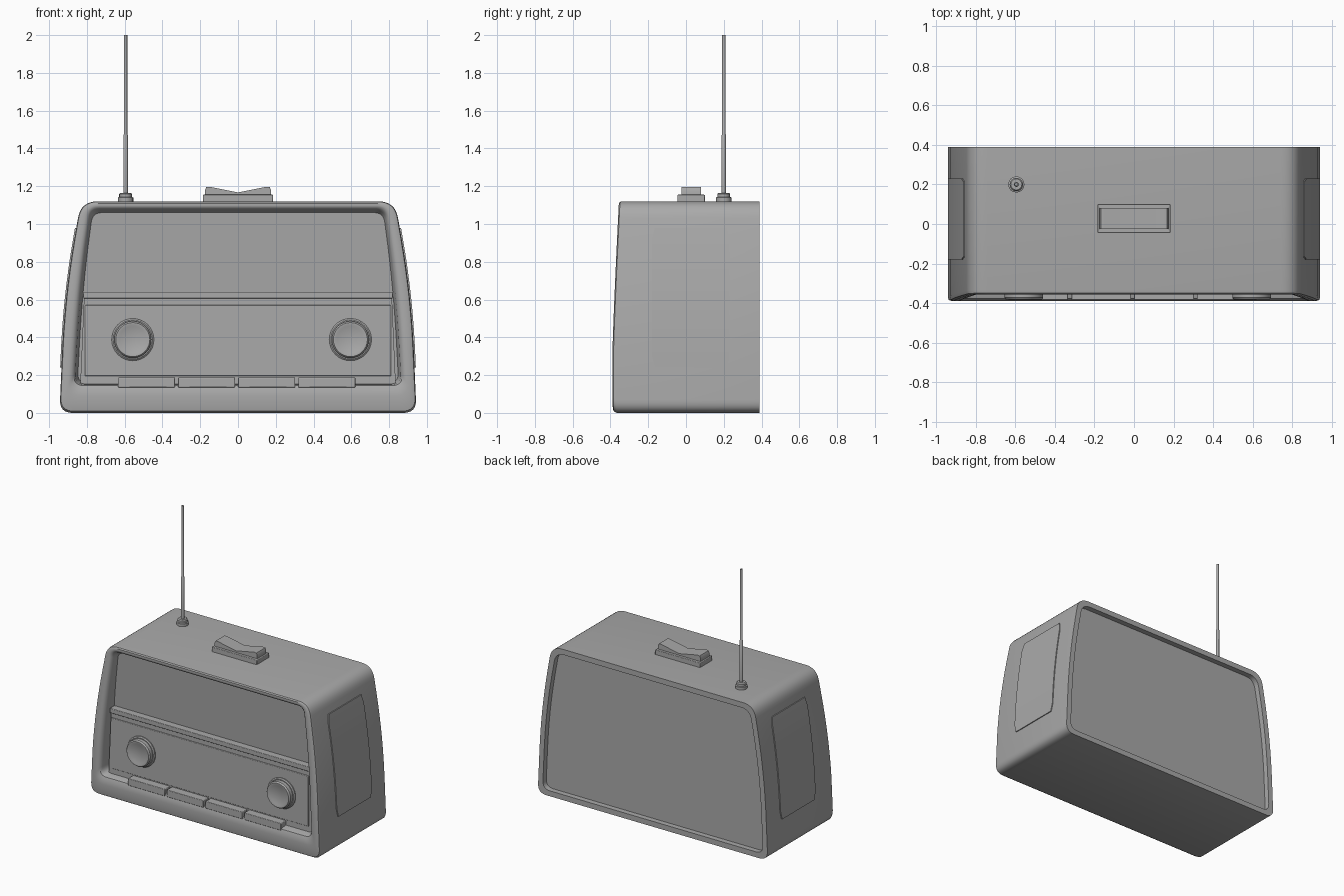
import bpy, bmesh, math
from mathutils import Vector

cube = bpy.data.objects.get("Cube")
if cube:
    bpy.data.objects.remove(cube, do_unlink=True)

grey = bpy.data.materials.new("mid_grey")
grey.use_nodes = True
GREY = (0.4, 0.4, 0.4, 1)
grey.diffuse_color = GREY
grey.node_tree.nodes["Principled BSDF"].inputs["Base Color"].default_value = GREY


def finish(name, bm, bevel=0, segments=2):
    bmesh.ops.recalc_face_normals(bm, faces=bm.faces)
    mesh = bpy.data.meshes.new(name)
    bm.to_mesh(mesh)
    bm.free()
    mesh.materials.append(grey)
    ob = bpy.data.objects.new(name, mesh)
    bpy.context.collection.objects.link(ob)
    bpy.ops.object.select_all(action='DESELECT')
    ob.select_set(True)
    bpy.context.view_layer.objects.active = ob
    bpy.ops.object.shade_smooth_by_angle(angle=math.radians(35))
    if bevel:
        mod = ob.modifiers.new("Bevel", 'BEVEL')
        mod.width, mod.segments = bevel, segments
    return ob


def loft(bm, rings):
    """Skin matching closed rings and cap both ends."""
    loops = [[bm.verts.new(p) for p in ring] for ring in rings]
    for a, b in zip(loops, loops[1:]):
        for i in range(len(a)):
            j = (i + 1) % len(a)
            bm.faces.new((a[i], a[j], b[j], b[i]))
    bm.faces.new(loops[0])
    bm.faces.new(loops[-1])


def box(name, x, y, z, bevel=0.004):
    bm = bmesh.new()
    loft(bm, [[(a, b, c) for a, b in ((x[0], y[0]), (x[1], y[0]), (x[1], y[1]), (x[0], y[1]))] for c in z])
    return finish(name, bm, bevel)


def lathe(name, profile, centre, axis, steps=32):
    """Turn (radius, distance) pairs about the z axis or the forward axis."""
    bm = bmesh.new()
    rings = []
    for r, h in profile:
        ring = []
        for i in range(steps):
            a = math.tau * i / steps
            u, v = r * math.cos(a), r * math.sin(a)
            ring.append(Vector(centre) + Vector((u, v, h) if axis == 'Z' else (u, -h, v)))
        rings.append(ring)
    loft(bm, rings)
    return finish(name, bm)


def outline(corners, steps=8):
    """Symmetric rounded outline from right-hand corners (x, z, rounding)."""
    full = corners + [(-x, z, t) for x, z, t in reversed(corners)]
    pts = []
    for i, (x, z, t) in enumerate(full):
        c = Vector((x, z))
        ends = [c + (Vector(full[k % len(full)][:2]) - c).normalized() * t for k in (i - 1, i + 1)]
        for s in range(steps + 1):
            u = s / steps
            pts.append(ends[0] * (1 - u) ** 2 + c * 2 * u * (1 - u) + ends[1] * u * u)
    return pts


def front_y(z):
    return -0.39 + 0.035 * max(0, (z - 0.3) / 0.82) ** 1.2


def panel_y(z):
    return -0.25 - 0.05 * z


OUTER = outline([(0.945, 0, 0.07), (0.918, 0.62, 0.3), (0.832, 1.12, 0.09)])
MOUTH = outline([(0.878, 0.14, 0.06), (0.85, 0.65, 0.3), (0.785, 1.085, 0.05)])
FLOOR = outline([(0.85, 0.16, 0.05), (0.825, 0.65, 0.3), (0.77, 1.06, 0.05)])
BACK = outline([(0.905, 0.04, 0.06), (0.88, 0.62, 0.3), (0.797, 1.08, 0.07)])


def blend(a, b, t):
    return [p.lerp(q, t) for p, q in zip(a, b)]


def ring(points, depth):
    return [(p.x, depth(p.y) if callable(depth) else depth, p.y) for p in points]


# Cabinet: recessed front, rounded rim, plain sleeve, recessed back
bm = bmesh.new()
loft(bm, [
    ring(FLOOR, panel_y),
    ring(blend(FLOOR, MOUTH, 0.5), lambda z: front_y(z) + 0.03),
    ring(blend(FLOOR, MOUTH, 0.8), lambda z: front_y(z) + 0.012),
    ring(blend(MOUTH, OUTER, 0.15), lambda z: front_y(z) + 0.002),
    ring(blend(MOUTH, OUTER, 0.35), front_y),
    ring(blend(MOUTH, OUTER, 0.7), front_y),
    ring(blend(MOUTH, OUTER, 0.93), lambda z: front_y(z) + 0.006),
    ring(OUTER, lambda z: front_y(z) + 0.022),
    ring(OUTER, 0.39),
    ring(BACK, 0.39),
    ring(BACK, 0.35),
])
finish("cabinet", bm)

# Control panel with its ledge
bm = bmesh.new()
loft(bm, [[(s * w, y, z) for s, y in ((-1, -0.27), (1, -0.27), (1, -0.325), (-1, -0.325))]
          for w, z in ((0.835, 0.15), (0.815, 0.61))])
finish("control_panel", bm)
box("divider_ledge", (-0.82, 0.82), (-0.335, -0.27), (0.605, 0.64))
box("control_plate", (-0.81, 0.81), (-0.332, -0.31), (0.195, 0.57))

# Tuning and volume knobs
for name, x in (("right_knob", -0.557), ("left_knob", 0.595)):
    lathe(name, [(0.112, 0), (0.112, 0.012), (0.104, 0.018), (0.098, 0.018), (0.098, 0.045),
                 (0.09, 0.055), (0.08, 0.055), (0.07, 0.05)], (x, -0.328, 0.388), 'Y')

# Push keys
for i in range(4):
    x = -0.635 + i * 0.318
    box("push_key_%d" % (i + 1), (x, x + 0.302), (-0.385, -0.3), (0.135, 0.187))


# Side panels that follow the curved flanks
def side_x(z):
    """Half-width of the cabinet at a height."""
    for a, b in zip(OUTER, OUTER[1:]):
        if a.x > 0.8 and b.y > a.y and a.y <= z <= b.y:
            return a.x + (b.x - a.x) * (z - a.y) / (b.y - a.y)
    return 0.85


for name, s in (("left_side_panel", 1), ("right_side_panel", -1)):
    bm = bmesh.new()
    rows = []
    for i in range(13):
        z = 0.24 + 0.74 * i / 12
        x = side_x(z)
        trim = 0.015 if i in (0, 12) else 0
        rows.append([(s * (x + dx), y, z) for dx, y in
                     ((-0.02, -0.18 + trim), (0.007, -0.18 + trim), (0.007, 0.23 - trim), (-0.02, 0.23 - trim))])
    loft(bm, rows)
    finish(name, bm)

# Rocker switch on top
box("rocker_base", (-0.185, 0.185), (-0.045, 0.1), (1.115, 1.155))
bm = bmesh.new()
side = [(-0.175, 1.15), (0.175, 1.15), (0.175, 1.18), (0.168, 1.195), (0.15, 1.197),
        (0, 1.167), (-0.15, 1.197), (-0.168, 1.195), (-0.175, 1.18)]
loft(bm, [[(x, y, z) for x, z in side] for y in (-0.025, 0.08)])
finish("rocker", bm)

# Telescopic aerial
lathe("aerial", [(0.041, 1.11), (0.041, 1.14), (0.034, 1.143), (0.034, 1.158), (0.028, 1.165), (0.012, 1.165),
                 (0.012, 1.47), (0.009, 1.475), (0.009, 2.0)], (-0.595, 0.2, 0), 'Z', 16)
